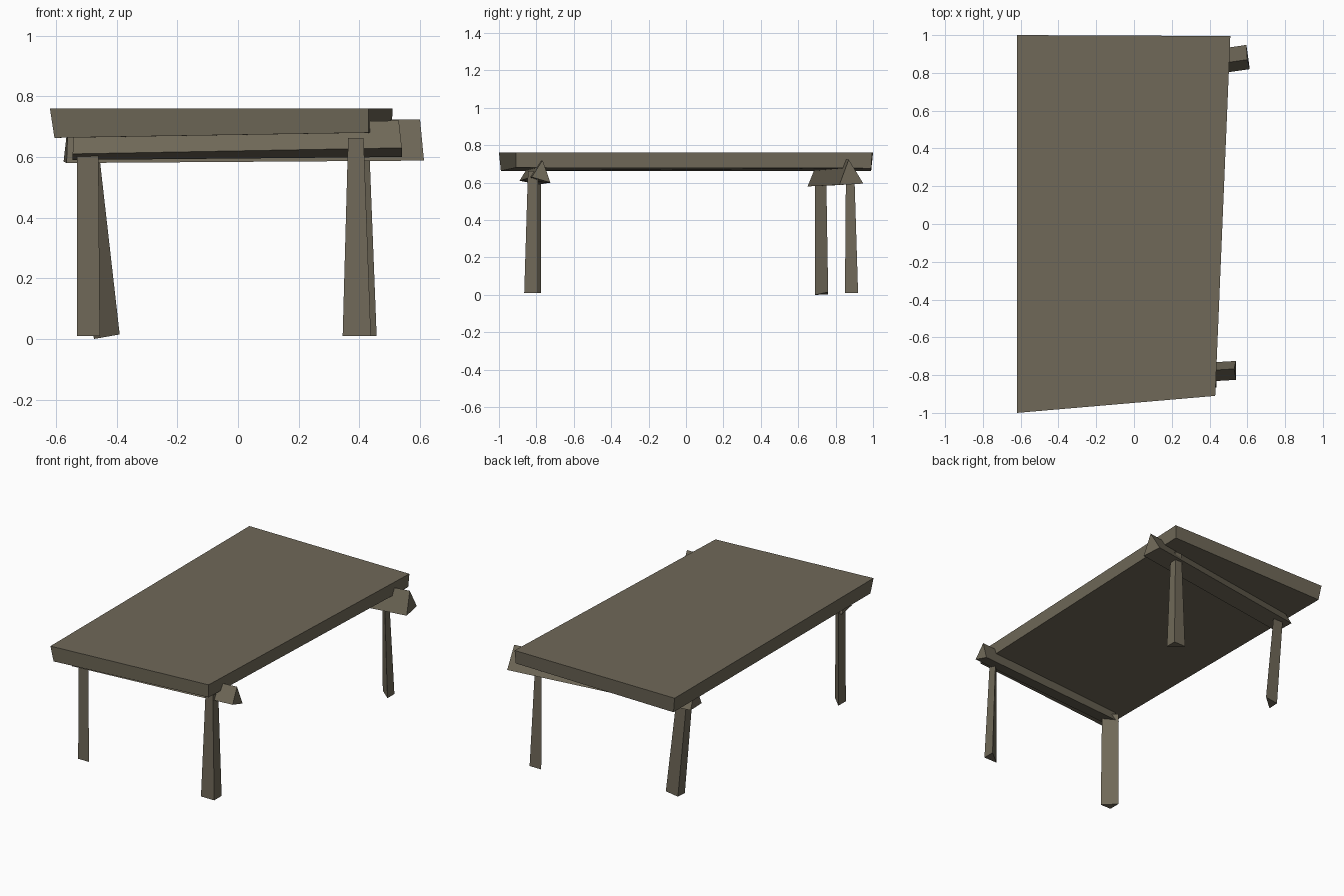
import bpy
import bmesh

# Remove the default cube only
cube = bpy.data.objects.get("Cube")
if cube:
    bpy.data.objects.remove(cube, do_unlink=True)

# Single weathered wood colour
wood = bpy.data.materials.new("weathered_wood")
wood.use_nodes = True
colour = (0.16, 0.14, 0.098, 1.0)
wood.diffuse_color = colour
bsdf = next(n for n in wood.node_tree.nodes if n.type == "BSDF_PRINCIPLED")
bsdf.inputs["Base Color"].default_value = colour
bsdf.inputs["Roughness"].default_value = 0.9


def loft(name, start, end):
    """Solid between two matching polygon outlines."""
    bm = bmesh.new()
    a = [bm.verts.new(p) for p in start]
    b = [bm.verts.new(p) for p in end]
    bm.faces.new(a)
    bm.faces.new(b[::-1])
    for i in range(len(a)):
        j = (i + 1) % len(a)
        bm.faces.new((a[i], b[i], b[j], a[j]))
    bmesh.ops.recalc_face_normals(bm, faces=bm.faces[:])
    mesh = bpy.data.meshes.new(name)
    bm.to_mesh(mesh)
    bm.free()
    mesh.materials.append(wood)
    obj = bpy.data.objects.new(name, mesh)
    bpy.context.collection.objects.link(obj)
    return obj


def leg(name, foot, head, top, bottom=0.01):
    """Tapered three-sided leg from plan outlines."""
    loft(name, [(x, y, bottom) for x, y in foot], [(x, y, top) for x, y in head])


# Crooked table top slab
loft("table_top",
     [(-0.605, -0.99, 0.663), (0.43, -0.91, 0.68), (0.505, 0.99, 0.677), (-0.605, 0.99, 0.663)],
     [(-0.62, -1.0, 0.76), (0.43, -0.91, 0.76), (0.51, 0.995, 0.76), (-0.62, 1.0, 0.76)])

# Triangular cross beams: front base edge, back base edge, ridge
loft("front_beam",
     [(-0.545, -0.89, 0.61), (-0.545, -0.79, 0.59), (-0.54, -0.835, 0.70)],
     [(0.54, -0.825, 0.63), (0.54, -0.725, 0.60), (0.53, -0.767, 0.72)])
loft("back_beam",
     [(-0.565, 0.65, 0.58), (-0.575, 0.775, 0.585), (-0.56, 0.705, 0.715)],
     [(0.613, 0.82, 0.588), (0.595, 0.948, 0.595), (0.60, 0.87, 0.724)])

# Triangular legs
leg("front_right_leg",
    [(-0.53, -0.85), (-0.455, -0.85), (-0.53, -0.775)],
    [(-0.53, -0.845), (-0.46, -0.845), (-0.53, -0.775)], 0.63)
leg("front_left_leg",
    [(0.345, -0.865), (0.438, -0.865), (0.438, -0.79)],
    [(0.363, -0.845), (0.414, -0.845), (0.414, -0.79)], 0.663)
leg("back_left_leg",
    [(0.375, 0.92), (0.457, 0.92), (0.457, 0.85)],
    [(0.385, 0.90), (0.432, 0.90), (0.432, 0.855)], 0.65)

# Twisted leg with a tilted foot
loft("back_right_leg",
     [(-0.39, 0.76, 0.015), (-0.475, 0.69, 0.0), (-0.475, 0.76, 0.003)],
     [(-0.46, 0.75, 0.63), (-0.53, 0.69, 0.63), (-0.53, 0.75, 0.63)])
